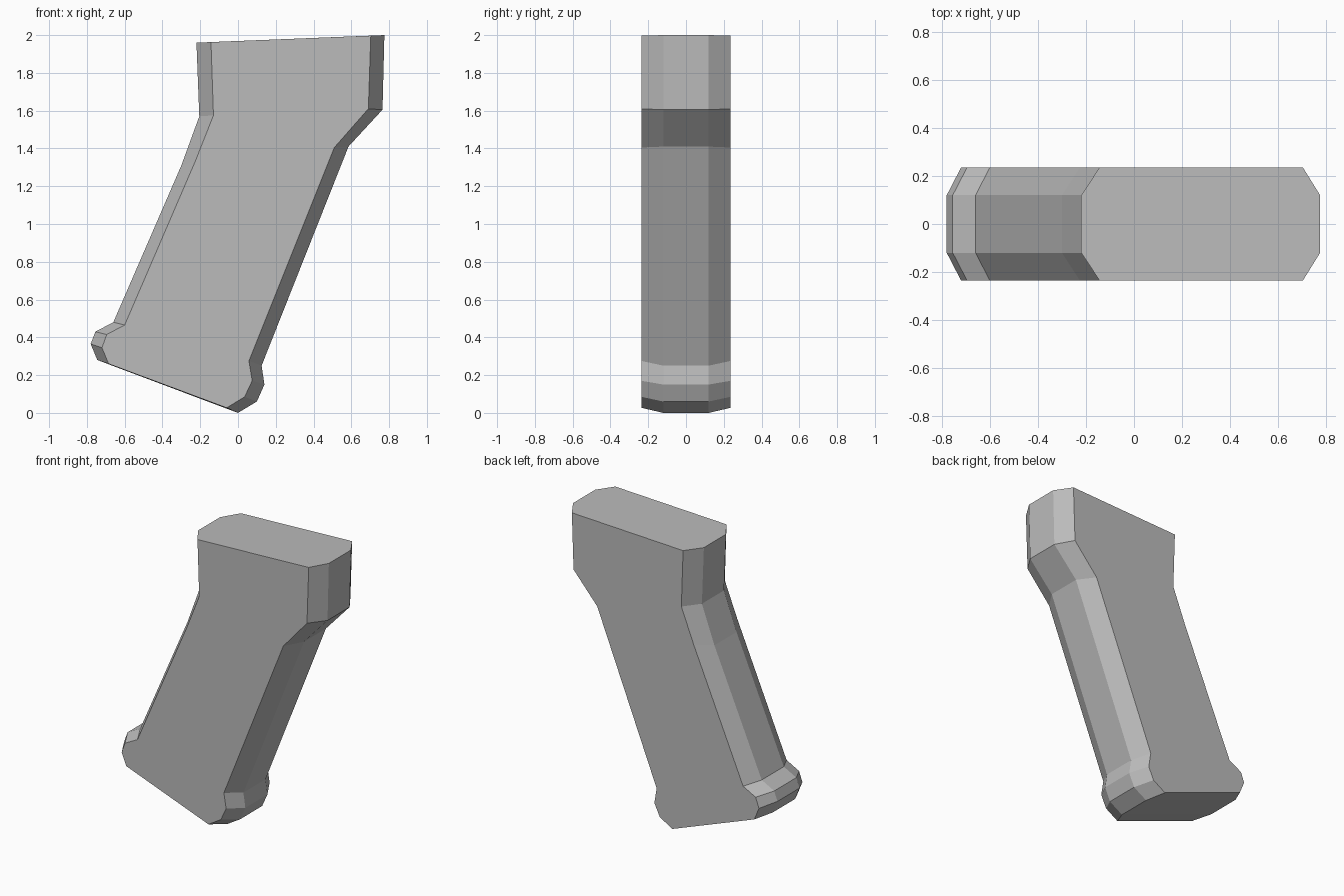
import bpy
import bmesh

cube = bpy.data.objects.get("Cube")
if cube:
    bpy.data.objects.remove(cube, do_unlink=True)

# Grip outline on the central band: left edge downwards, then right edge upwards
outer = [(-.22, 1.96), (-.205, 1.57), (-.30, 1.31), (-.66, .48), (-.755, .43),
         (-.78, .365), (-.745, .28), (0, 0), (.10, .06), (.14, .15),
         (.125, .25), (.585, 1.41), (.765, 1.605), (.775, 2)]
# The same outline, drawn in for the flat cheeks
inner = [(-.143, 1.963), (-.13, 1.575), (-.225, 1.335), (-.60, .465), (-.695, .415),
         (-.72, .345), (-.685, .26), (-.06, .027), (.035, .085), (.075, .17),
         (.058, .275), (.51, 1.405), (.69, 1.61), (.703, 1.997)]

# Loft the outlines across the thickness
bm = bmesh.new()
sections = [(-.236, inner), (-.12, outer), (.12, outer), (.236, inner)]
rings = [[bm.verts.new((x, y, z)) for x, z in outline] for y, outline in sections]
for a, b in zip(rings, rings[1:]):
    for i in range(len(a)):
        j = (i + 1) % len(a)
        bm.faces.new((a[i], a[j], b[j], b[i]))
bm.faces.new(rings[0])
bm.faces.new(rings[-1])
bmesh.ops.recalc_face_normals(bm, faces=bm.faces)

# Merge the flat top and the flat sole into single faces
bmesh.ops.dissolve_limit(bm, angle_limit=.02, verts=bm.verts, edges=bm.edges)
mesh = bpy.data.meshes.new("pistol_grip")
bm.to_mesh(mesh)
bm.free()

# Plain grey finish
grey = bpy.data.materials.new("grey")
grey.use_nodes = True
colour = (.5, .5, .5, 1)
grey.diffuse_color = colour
grey.node_tree.nodes["Principled BSDF"].inputs["Base Color"].default_value = colour
mesh.materials.append(grey)

grip = bpy.data.objects.new("pistol_grip", mesh)
bpy.context.collection.objects.link(grip)
